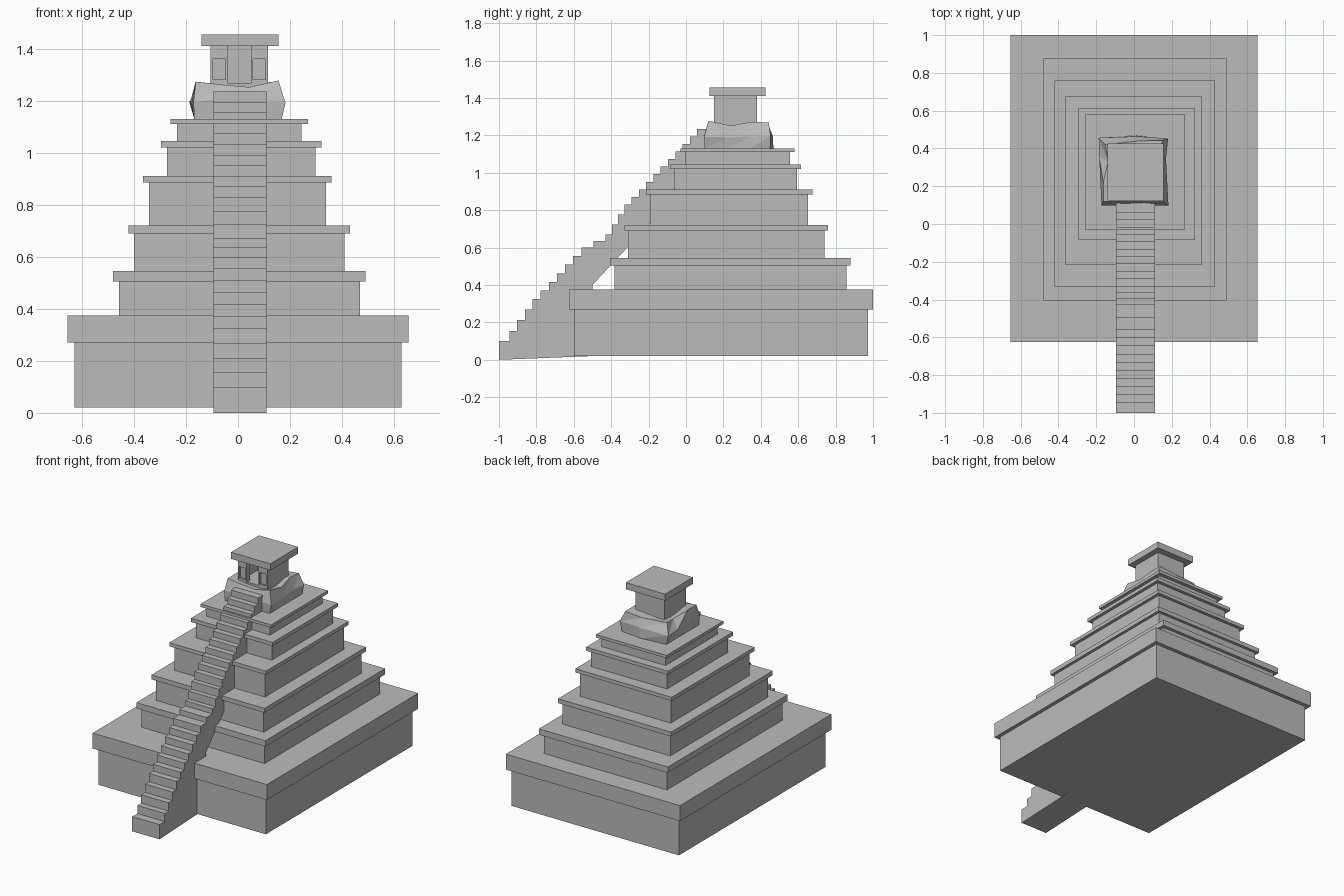
import bpy, bmesh, random
from mathutils import Vector

random.seed(4)
default = bpy.data.objects.get("Cube")
if default:
    bpy.data.objects.remove(default, do_unlink=True)

stone = bpy.data.materials.new("grey stone")
stone.use_nodes = True
grey = (0.5, 0.5, 0.5, 1)
stone.diffuse_color = grey
stone.node_tree.nodes["Principled BSDF"].inputs["Base Color"].default_value = grey


def finish(name, bm):
    bmesh.ops.recalc_face_normals(bm, faces=bm.faces)
    mesh = bpy.data.meshes.new(name)
    bm.to_mesh(mesh)
    bm.free()
    mesh.materials.append(stone)
    obj = bpy.data.objects.new(name, mesh)
    bpy.context.collection.objects.link(obj)
    return obj


def add_box(bm, x, y, z):
    made = bmesh.ops.create_cube(bm, size=1)["verts"]
    for v in made:
        v.co = Vector([(lo + hi) / 2 + c * (hi - lo) for c, (lo, hi) in zip(v.co, (x, y, z))])
    return made


def box(name, x, y, z):
    bm = bmesh.new()
    add_box(bm, x, y, z)
    return finish(name, bm)


# Stepped terraces: cap extents in x and y, body inset, cap bottom, cap top
terraces = [
    ((-.655, .655), (-.625, 1), .026, .27, .375),
    ((-.48, .49), (-.405, .88), .022, .505, .545),
    ((-.42, .43), (-.33, .76), .02, .69, .72),
    ((-.365, .36), (-.215, .675), .022, .885, .91),
    ((-.295, .32), (-.085, .615), .022, 1.02, 1.045),
    ((-.26, .27), (-.03, .58), .025, 1.11, 1.13),
]
ground = .02
for i, (x, y, inset, low, top) in enumerate(terraces, 1):
    shrink = lambda span: (span[0] + inset, span[1] - inset)
    box(f"terrace_body_{i}", shrink(x), shrink(y), (ground, low))
    box(f"terrace_cap_{i}", x, y, (low, top))
    ground = top

# Staircase: step corners spaced between landmarks (y, z, steps to the next)
landmarks = [(-1, .1, 1), (-.945, .155, 3), (-.82, .325, 6), (-.56, .6, 2),
             (-.43, .67, 3), (-.33, .83, 10), (.06, 1.235, 0)]
corners = []
for (y0, z0, count), (y1, z1, _) in zip(landmarks, landmarks[1:]):
    corners += [(y0 + (y1 - y0) * k / count, z0 + (z1 - z0) * k / count) for k in range(count)]
corners.append(landmarks[-1][:2])
profile = [(-1, 0)]
for i, (y, z) in enumerate(corners):
    tread_end = corners[i + 1][0] if i + 1 < len(corners) else .15
    profile += [(y, z), (tread_end, z)]
profile += [(.15, 1.1), (-.5, .4), (-.5, .02)]
bm = bmesh.new()
side = bm.faces.new([bm.verts.new((-.095, y, z)) for y, z in profile])
moved = bmesh.ops.extrude_face_region(bm, geom=[side])["geom"]
bmesh.ops.translate(bm, vec=(.205, 0, 0), verts=[v for v in moved if isinstance(v, bmesh.types.BMVert)])
finish("staircase", bm)

# Rough rock plinth: lofted square rings with a jittered upper edge
outline = [(-1, -1), (-.35, -1), (.35, -1), (1, -1), (1, -.3), (1, .4),
           (1, 1), (.1, 1.1), (-1, 1), (-1, .4), (-1, -.3)]
rings = [(.168, .175, 1.13, 0), (.18, .178, 1.2, .012), (.15, .155, 1.265, .014)]
bm = bmesh.new()
loops = []
for rx, ry, z, rough in rings:
    loop = []
    for px, py in outline:
        jitter = Vector([random.uniform(-rough, rough) for _ in range(3)])
        if py == -1:
            jitter.y = 0
        loop.append(bm.verts.new(Vector((px * rx, .275 + py * ry, z)) + jitter))
    loops.append(loop)
for lower, upper in zip(loops, loops[1:]):
    for i in range(len(lower)):
        j = (i + 1) % len(lower)
        bm.faces.new((lower[i], lower[j], upper[j]))
        bm.faces.new((lower[i], upper[j], upper[i]))
bm.faces.new(loops[0])
bmesh.ops.triangulate(bm, faces=[bm.faces.new(loops[-1])])
finish("rock_plinth", bm)

# Shrine: hollow room with an open doorway between two niched pillars
wall_z = (1.24, 1.41)
box("shrine_back_wall", (-.105, .115), (.33, .38), wall_z)
box("shrine_floor", (-.1, .11), (.155, .35), (1.24, 1.268))
for name, outer, inner in (("right", -.105, -.04), ("left", .115, .05)):
    span = tuple(sorted((outer, inner)))
    edge = outer + (.02 if outer < 0 else -.02)
    box(f"shrine_{name}_wall", tuple(sorted((outer, edge))), (.17, .34), wall_z)
    bm = bmesh.new()
    add_box(bm, span, (.15, .185), (1.265, 1.41))
    bm.normal_update()
    front = min(bm.faces, key=lambda f: f.calc_center_median().y)
    bmesh.ops.inset_region(bm, faces=[front], thickness=.012)
    for v in front.verts:
        v.co.z = min(v.co.z + .008, 1.36)
    niche = bmesh.ops.extrude_face_region(bm, geom=[front])["geom"]
    bmesh.ops.translate(bm, vec=(0, .012, 0), verts=[v for v in niche if isinstance(v, bmesh.types.BMVert)])
    bmesh.ops.delete(bm, geom=[f for f in [front] if f.is_valid], context="FACES_ONLY")
    finish(f"shrine_{name}_pillar", bm)

box("shrine_roof", (-.14, .155), (.125, .425), (1.41, 1.455))
